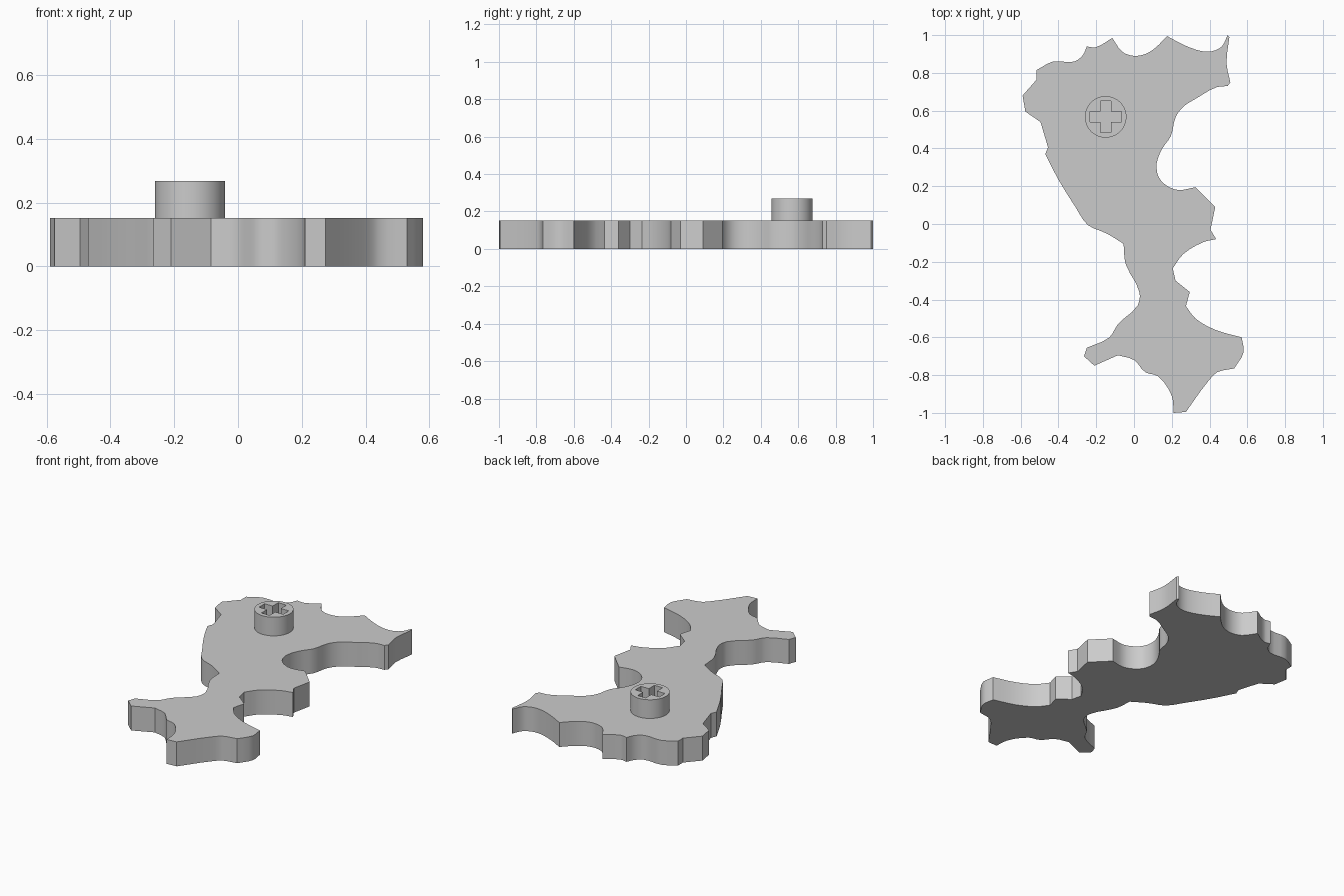
import bpy, bmesh, math
from mathutils import Vector

if "Cube" in bpy.data.objects:
    bpy.data.objects.remove(bpy.data.objects["Cube"])

grey = bpy.data.materials.new("light grey")
grey.diffuse_color = (0.6, 0.6, 0.6, 1)
grey.use_nodes = True
grey.node_tree.nodes["Principled BSDF"].inputs["Base Color"].default_value = grey.diffuse_color


def extrude_profile(name, loops, z0, z1):
    """Filled flat outline (later loops are holes) raised from z0 to z1."""
    curve = bpy.data.curves.new(name, 'CURVE')
    curve.dimensions, curve.fill_mode = '2D', 'BOTH'
    curve.extrude = (z1 - z0) / 2
    for loop in loops:
        spline = curve.splines.new('POLY')
        spline.points.add(len(loop) - 1)
        for point, (x, y) in zip(spline.points, loop):
            point.co = (x, y, 0, 1)
        spline.use_cyclic_u = True
    temp = bpy.data.objects.new(name + "_outline", curve)
    bpy.context.collection.objects.link(temp)
    bpy.context.view_layer.update()
    deps = bpy.context.evaluated_depsgraph_get()
    mesh = bpy.data.meshes.new_from_object(temp.evaluated_get(deps))
    bpy.data.objects.remove(temp)
    bm = bmesh.new()
    bm.from_mesh(mesh)
    bmesh.ops.remove_doubles(bm, verts=bm.verts, dist=1e-5)
    bmesh.ops.translate(bm, verts=bm.verts, vec=(0, 0, (z0 + z1) / 2))
    bmesh.ops.recalc_face_normals(bm, faces=bm.faces)
    bm.to_mesh(mesh)
    bm.free()
    mesh.materials.clear()
    mesh.materials.append(grey)
    obj = bpy.data.objects.new(name, mesh)
    bpy.context.collection.objects.link(obj)
    bpy.ops.object.select_all(action='DESELECT')
    obj.select_set(True)
    bpy.context.view_layer.objects.active = obj
    bpy.ops.object.shade_smooth_by_angle(angle=math.radians(30))
    return obj


def soften(points, steps=3, corner=38):
    """Round the gentle bends of an outline and keep its sharp corners."""
    pts = [Vector(p) for p in points]
    n = len(pts)
    tangents = []
    for i in range(n):
        a, b = pts[i] - pts[i - 1], pts[(i + 1) % n] - pts[i]
        sharp = a.angle(b) > math.radians(corner)
        tangents.append(None if sharp else (a.normalized() + b.normalized()) / 2)
    out = []
    for i in range(n):
        p, q = pts[i], pts[(i + 1) % n]
        d = q - p
        t0, t1 = tangents[i], tangents[(i + 1) % n]
        m0 = d if t0 is None else t0 * d.length
        m1 = d if t1 is None else t1 * d.length
        for k in range(steps):
            s = k / steps
            out.append(p * (2*s**3 - 3*s**2 + 1) + m0 * (s**3 - 2*s**2 + s)
                       + q * (3*s**2 - 2*s**3) + m1 * (s**3 - s**2))
    return out


# Irregular flat slab, clockwise from its upper left
outline = [
    (-.575, .595), (-.59, .68), (-.515, .765), (-.515, .815), (-.43, .86),
    (-.315, .86), (-.27, .895), (-.25, .94), (-.205, .935), (-.115, .985),
    (-.06, .91), (0, .89), (.06, .9), (.11, .93), (.175, .995), (.27, .945),
    (.36, .915), (.415, .915), (.465, .94), (.495, 1), (.505, .99), (.49, .85),
    (.51, .75), (.495, .73), (.44, .725), (.33, .665), (.26, .62), (.22, .565),
    (.195, .465), (.15, .4), (.12, .32), (.13, .25), (.17, .205), (.235, .18),
    (.325, .195), (.43, .09), (.405, -.03), (.435, -.08), (.37, -.095),
    (.26, -.16), (.205, -.235), (.22, -.3), (.295, -.36), (.275, -.435),
    (.325, -.5), (.43, -.56), (.57, -.6), (.58, -.68), (.53, -.765),
    (.44, -.785), (.395, -.83), (.275, -.995), (.21, -1), (.2, -.91),
    (.125, -.805), (.06, -.785), (0, -.72), (-.085, -.695), (-.21, -.75),
    (-.265, -.7), (-.25, -.655), (-.13, -.6), (-.085, -.53), (.02, -.43),
    (.03, -.365), (-.045, -.21), (-.055, -.105), (-.145, -.05), (-.245, -.005),
    (-.31, .09), (-.4, .235), (-.47, .37), (-.455, .405), (-.495, .54)]
extrude_profile("slab", [soften(outline)], 0, 0.152)

# Round hub with a cross-shaped socket
cx, cy, radius = -0.15, 0.567, 0.11
arm, half = 0.083, 0.028
rim = [(cx + radius * math.cos(a), cy + radius * math.sin(a))
       for a in (math.tau * i / 48 for i in range(48))]
cross = []
for turn in range(4):
    c, s = round(math.cos(turn * math.pi / 2)), round(math.sin(turn * math.pi / 2))
    for x, y in ((arm, -half), (arm, half), (half, half)):
        cross.append((cx + c * x - s * y, cy + s * x + c * y))
extrude_profile("hub", [rim, cross], 0.152, 0.268)
